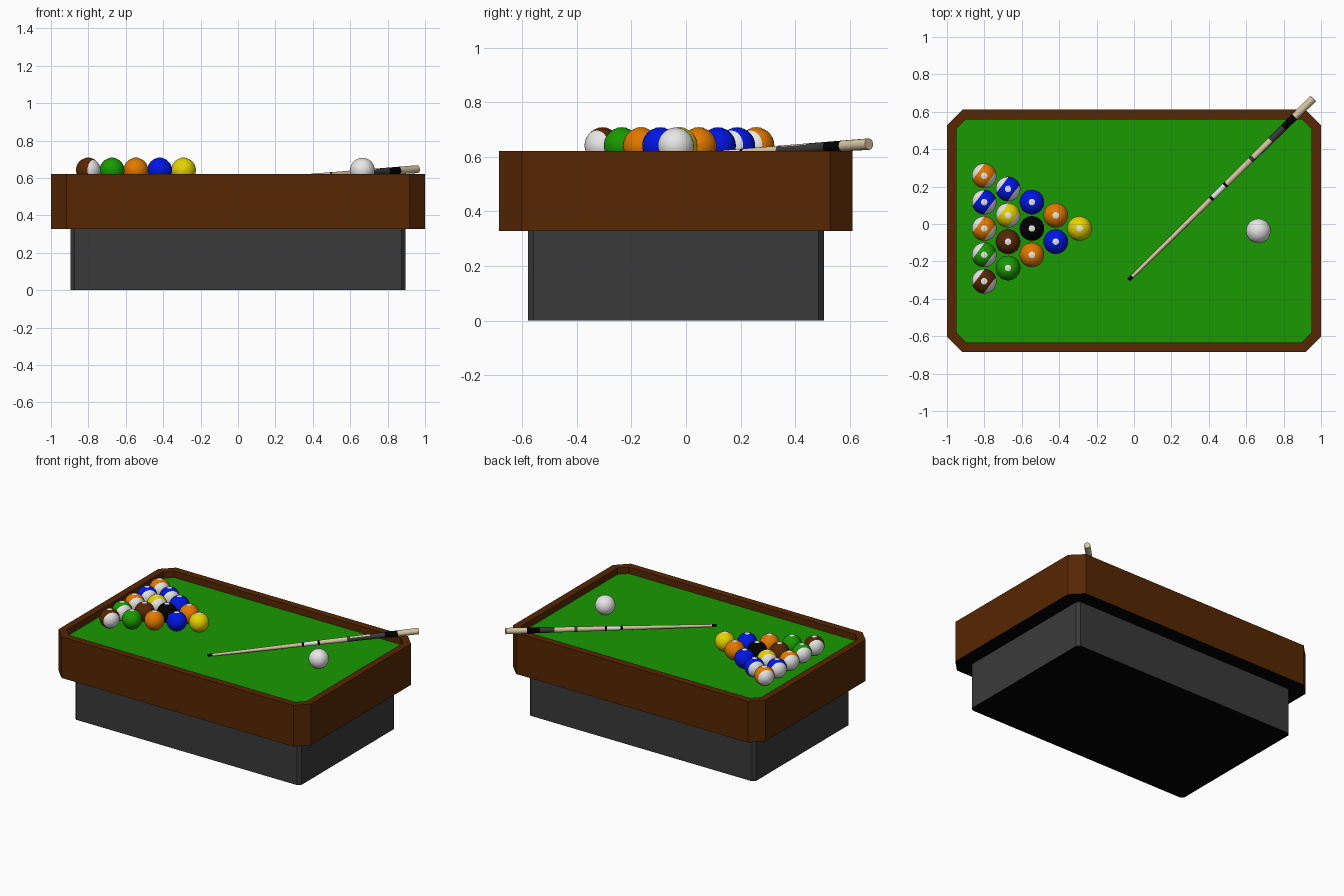
import bpy, bmesh, math
from mathutils import Vector, Matrix

if "Cube" in bpy.data.objects:
    bpy.data.objects.remove(bpy.data.objects["Cube"])

COLOURS = {
    "wood brown": (0.095, 0.020, 0.001), "felt green": (0.010, 0.32, 0.0005),
    "charcoal": (0.042, 0.042, 0.042), "black": (0.0, 0.0, 0.0),
    "white": (0.80, 0.80, 0.80), "yellow": (0.78, 0.65, 0.0),
    "orange": (0.76, 0.19, 0.0), "blue": (0.0, 0.008, 0.78),
    "pale maple": (0.68, 0.57, 0.36),
}
MATS = {}
for n, c in COLOURS.items():
    MATS[n] = bpy.data.materials.new(n)
    MATS[n].diffuse_color = (*c, 1)


def finish(bm, name, mats, smooth=False):
    me = bpy.data.meshes.new(name)
    bmesh.ops.recalc_face_normals(bm, faces=bm.faces)
    for f in bm.faces:
        f.smooth = smooth and len(f.verts) <= 4
    bm.to_mesh(me)
    bm.free()
    for m in mats:
        me.materials.append(MATS[m])
    ob = bpy.data.objects.new(name, me)
    bpy.context.collection.objects.link(ob)
    return ob


def octagon(bm, hx, hy, c, cy, z):
    """Ring of verts for a rectangle with chamfered corners."""
    pts = [(hx, hy - c), (hx - c, hy), (c - hx, hy), (-hx, hy - c),
           (-hx, c - hy), (c - hx, -hy), (hx - c, -hy), (hx, c - hy)]
    return [bm.verts.new((x, y + cy, z)) for x, y in pts]


def bridge(bm, a, b, mat=0):
    n = len(a)
    for i in range(n):
        f = bm.faces.new((a[i], a[(i + 1) % n], b[(i + 1) % n], b[i]))
        f.material_index = mat


# Pedestal base with black underside
CY = -0.037
bm = bmesh.new()
lo = octagon(bm, 0.895, 0.543, 0.02, CY, 0)
hi = octagon(bm, 0.895, 0.543, 0.02, CY, 0.328)
bm.faces.new(lo).material_index = 1
bm.faces.new(hi)
bridge(bm, lo, hi)
finish(bm, "pedestal_base", ["charcoal", "black"])

# Cabinet: outer wall, rail top, inner wall, felt bed and black underside
FELT = 0.576
bm = bmesh.new()
rings = [octagon(bm, 1.0, 0.648, 0.083, CY, 0.328), octagon(bm, 1.0, 0.648, 0.083, CY, 0.622),
         octagon(bm, 0.95, 0.597, 0.053, CY, 0.622), octagon(bm, 0.95, 0.597, 0.053, CY, FELT)]
for a, b in zip(rings, rings[1:]):
    bridge(bm, a, b)
bm.faces.new(rings[0]).material_index = 2
bm.faces.new(rings[-1]).material_index = 1
finish(bm, "cabinet_and_felt", ["wood brown", "felt green", "black"])

# Balls: pole axis lies flat so the end caps of striped balls can be white
R = 0.066
AXIS = Vector((math.cos(math.radians(37)), -math.sin(math.radians(37)), 0))
TILT = AXIS.to_track_quat('Z', 'Y').to_matrix().to_4x4()


def ball(name, x, y, colour, striped=False, spot=True):
    bm = bmesh.new()
    bmesh.ops.create_uvsphere(bm, u_segments=32, v_segments=16, radius=R)
    for f in bm.faces:
        if striped and abs(f.calc_center_median().z) > 0.556 * R:
            f.material_index = 1
    place = Matrix.Translation((x, y, FELT + R))
    bm.transform(place @ TILT)
    finish(bm, name, [colour, "white"], True)
    if spot:  # thin domed spot hugging the top
        bm = bmesh.new()
        bmesh.ops.create_uvsphere(bm, u_segments=16, v_segments=36, radius=R + 0.0012)
        low = [v for v in bm.verts if v.co.z < R * math.cos(math.radians(14))]
        bmesh.ops.delete(bm, geom=low, context='VERTS')
        bm.transform(place)
        finish(bm, name + "_spot", ["white"], True)


# Triangular rack, column by column from the back row to the apex; * marks a stripe
RACK = [["orange*", "blue*", "orange*", "felt green*", "wood brown*"],
        ["blue*", "yellow*", "wood brown", "felt green"],
        ["blue", "black", "orange"], ["orange", "blue"], ["yellow"]]
for i, col in enumerate(RACK):
    for j, c in enumerate(col):
        y = -0.024 + ((len(col) - 1) / 2 - j) * 0.141
        ball(f"ball_{i}_{j}", -0.801 + i * 0.1275, y, c.rstrip("*"), c.endswith("*"))
ball("cue_ball", 0.665, -0.037, "white", spot=False)

# Cue stick: tapered tube with coloured bands (end position, colour)
TIP, BUTT = Vector((-0.028, -0.300, 0.580)), Vector((0.958, 0.671, 0.647))
BANDS = [(0.02, "black"), (0.445, "pale maple"), (0.455, "black"), (0.52, "white"),
         (0.53, "black"), (0.66, "pale maple"), (0.675, "charcoal"), (0.77, "pale maple"),
         (0.84, "charcoal"), (0.90, "black"), (1.0, "pale maple")]
names = ["pale maple", "black", "white", "charcoal"]
bm = bmesh.new()
L = (BUTT - TIP).length
SEG = 16


def cue_ring(t):
    r = 0.009 + 0.012 * t
    return [bm.verts.new((r * math.cos(k * math.tau / SEG), r * math.sin(k * math.tau / SEG), t * L))
            for k in range(SEG)]


prev = cue_ring(0)
bm.faces.new(prev).material_index = 1
for t, c in BANDS:
    cur = cue_ring(t)
    bridge(bm, prev, cur, names.index(c))
    prev = cur
bm.faces.new(prev)
bm.transform(Matrix.Translation(TIP) @ (BUTT - TIP).to_track_quat('Z', 'Y').to_matrix().to_4x4())
# Dark inlay on the front-right side of the grip
for f in bm.faces:
    mid = f.calc_center_median()
    t = (mid - TIP).dot(BUTT - TIP) / L ** 2
    side = (mid - TIP.lerp(BUTT, t)).normalized().dot(Vector((0.707, -0.707, 0)))
    if 0.68 < t < 0.77 and side > 0.6:
        f.material_index = 3
finish(bm, "cue_stick", names, True)

for m in bpy.data.materials:
    if m.users and not m.is_grease_pencil:
        m.use_nodes = True
        m.node_tree.nodes["Principled BSDF"].inputs["Base Color"].default_value = m.diffuse_color
